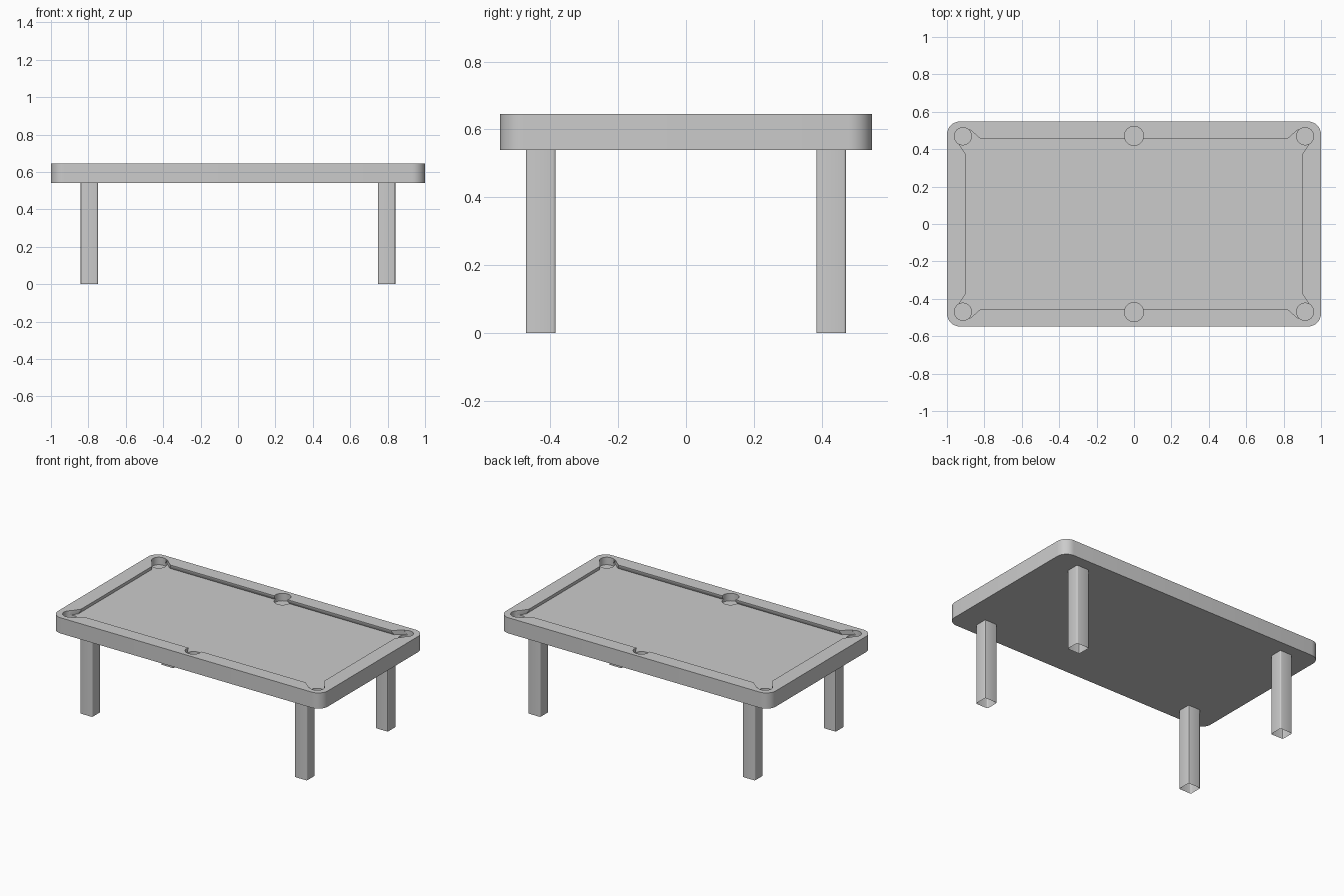
import bpy, bmesh, math

if "Cube" in bpy.data.objects:
    bpy.data.objects.remove(bpy.data.objects["Cube"])

TOP, BASE, BED, POCKET = 0.645, 0.54, 0.615, 0.595


def prism(name, rings, caps=(True, True)):
    """Loft a list of equal-length closed outlines."""
    bm = bmesh.new()
    loops = [[bm.verts.new(p) for p in ring] for ring in rings]
    n = len(loops[0])
    for a, b in zip(loops, loops[1:]):
        for i in range(n):
            j = (i + 1) % n
            bm.faces.new((a[i], a[j], b[j], b[i]))
    if caps[0]:
        bm.faces.new(loops[0][::-1])
    if caps[1]:
        bm.faces.new(loops[-1])
    bmesh.ops.recalc_face_normals(bm, faces=bm.faces)
    mesh = bpy.data.meshes.new(name)
    bm.to_mesh(mesh)
    bm.free()
    ob = bpy.data.objects.new(name, mesh)
    bpy.context.collection.objects.link(ob)
    return ob


def rounded_rect(hx, hy, r, z, cx=0, cy=0, seg=8):
    pts = []
    for k, (sx, sy) in enumerate(((1, 1), (-1, 1), (-1, -1), (1, -1))):
        for i in range(seg + 1):
            a = math.pi / 2 * (k + i / seg)
            pts.append((cx + sx * (hx - r) + r * math.cos(a),
                        cy + sy * (hy - r) + r * math.sin(a), z))
    return pts


def play_outline(grow, z):
    """Cushion nose outline with angled mouths at the corners."""
    q = [(0.9, 0.375), (0.947, 0.443), (0.88, 0.507), (0.82, 0.455)]
    pts = []
    for sx, sy in ((1, 1), (-1, 1), (-1, -1), (1, -1)):
        part = q if sx * sy > 0 else q[::-1]
        pts += [(sx * (x + grow), sy * (y + grow), z) for x, y in part]
    return pts


def circle(cx, cy, r, z, n=32):
    return [(cx + r * math.cos(2 * math.pi * i / n),
             cy + r * math.sin(2 * math.pi * i / n), z) for i in range(n)]


def smooth(ob):
    bpy.ops.object.select_all(action='DESELECT')
    bpy.context.view_layer.objects.active = ob
    ob.select_set(True)
    bpy.ops.object.shade_smooth_by_angle(angle=math.radians(30))


def cut(ob, cutter):
    mod = ob.modifiers.new("cut", 'BOOLEAN')
    mod.operation, mod.solver, mod.object = 'DIFFERENCE', 'EXACT', cutter
    bpy.context.view_layer.objects.active = ob
    bpy.ops.object.modifier_apply(modifier=mod.name)
    bpy.data.objects.remove(cutter)


# Table body with rounded corners
body = prism("table_body", [rounded_rect(1, 0.548, 0.07, z) for z in (BASE, TOP)])

# Recessed bed under slightly overhanging cushions
cut(body, prism("bed_cutter", [play_outline(0.012, BED), play_outline(0.0, TOP - 0.008),
                               play_outline(0.0, TOP + 0.05)]))

# Six pockets
for sy in (-1, 1):
    for x, y, r in ((-0.915, 0.469, 0.046), (0, 0.471, 0.051), (0.915, 0.469, 0.046)):
        cut(body, prism("pocket_cutter", [circle(x, sy * y, r, z) for z in (POCKET, TOP + 0.05)]))
smooth(body)

# Four hollow legs, open at the ends
for sx, side in ((-1, "left"), (1, "right")):
    for sy, end in ((-1, "front"), (1, "back")):
        leg = prism(f"{end}_{side}_leg",
                    [rounded_rect(0.046, 0.044, 0.008, z, sx * 0.795, sy * 0.428, 3)
                     for z in (0, BASE)], (False, False))
        smooth(leg)
